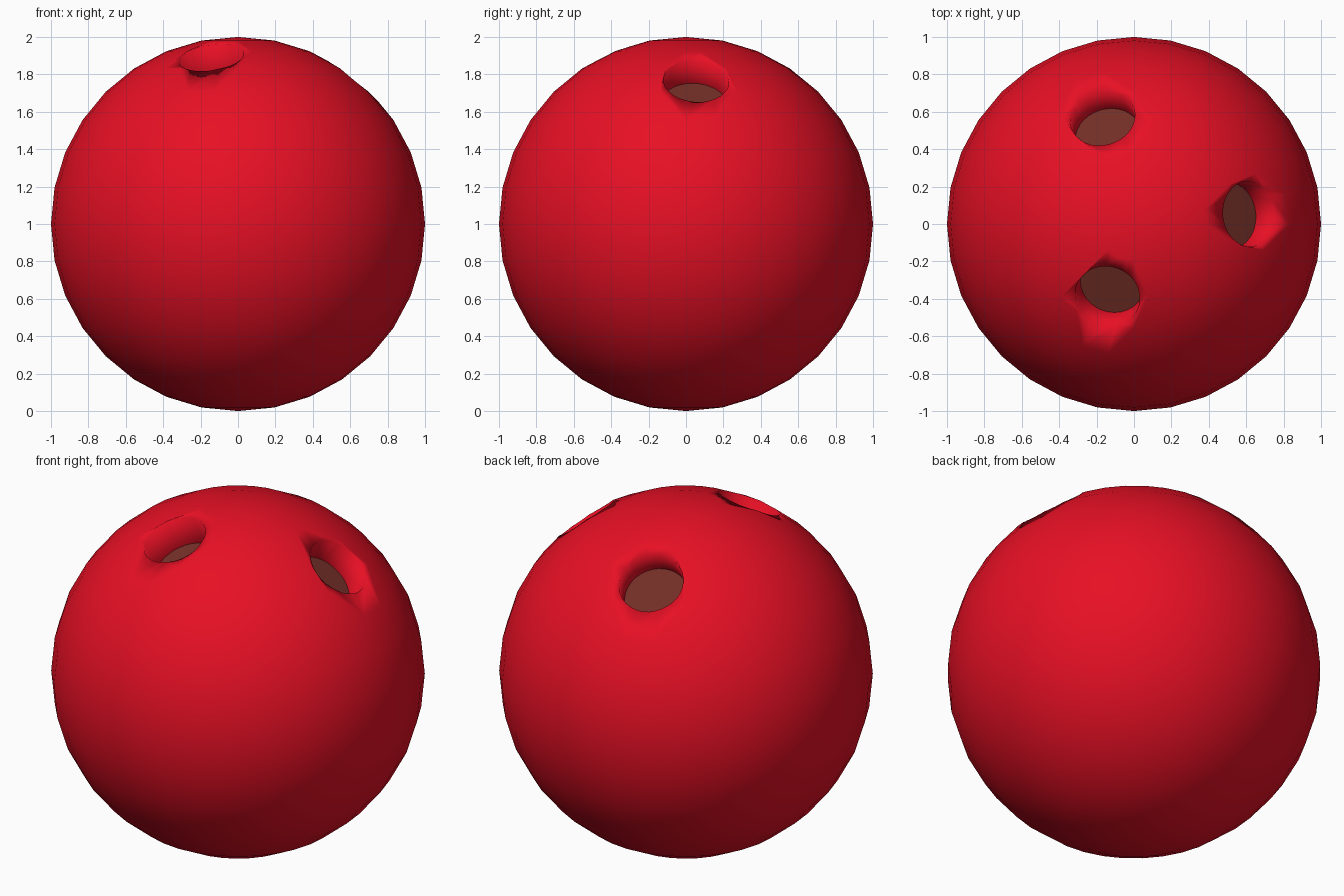
import bpy
from mathutils import Vector

if "Cube" in bpy.data.objects:
    bpy.data.objects.remove(bpy.data.objects["Cube"])

CENTRE = Vector((0, 0, 1))
HOLE_RADIUS = 0.175


def material(name, rgb):
    mat = bpy.data.materials.new(name)
    mat.diffuse_color = (*rgb, 1)
    mat.use_nodes = True
    mat.node_tree.nodes["Principled BSDF"].inputs["Base Color"].default_value = mat.diffuse_color
    return mat


# Ball: smooth sphere standing on the ground
bpy.ops.mesh.primitive_uv_sphere_add(segments=32, ring_count=16, radius=1, location=CENTRE)
ball = bpy.context.object
ball.name = "ball"
ball.data.materials.append(material("red", (0.8, 0.005, 0.018)))
ball.data.materials.append(material("brown", (0.17, 0.028, 0.02)))

# Finger holes: x, y of the hole direction and distance of its floor from the centre
holes = []
for x, y, floor in [(-0.17, 0.575, 0.825), (0.625, 0.055, 0.825), (-0.145, -0.395, 0.79)]:
    holes.append((Vector((x, y, (1 - x * x - y * y) ** 0.5)), floor))

for direction, floor in holes:
    length = 0.5
    bpy.ops.mesh.primitive_cylinder_add(
        vertices=32, radius=HOLE_RADIUS, depth=length,
        location=CENTRE + direction * (floor + length / 2),
        rotation=direction.to_track_quat('Z', 'Y').to_euler())
    cutter = bpy.context.object
    cutter.name = "hole_cutter"
    cutter.hide_render = True
    bpy.context.view_layer.objects.active = ball
    cut = ball.modifiers.new("hole", 'BOOLEAN')
    cut.operation = 'DIFFERENCE'
    cut.solver = 'EXACT'
    cut.object = cutter
    bpy.ops.object.modifier_apply(modifier=cut.name)
    bpy.data.objects.remove(cutter, do_unlink=True)

# Smooth skin and hole walls, flat brown hole floors
for face in ball.data.polygons:
    is_floor = any(face.normal.dot(d) > 0.99 and abs(face.center.dot(d) - f) < 0.01
                   and (face.center - d * f).length < HOLE_RADIUS for d, f in holes)
    face.use_smooth = not is_floor
    face.material_index = 1 if is_floor else 0
